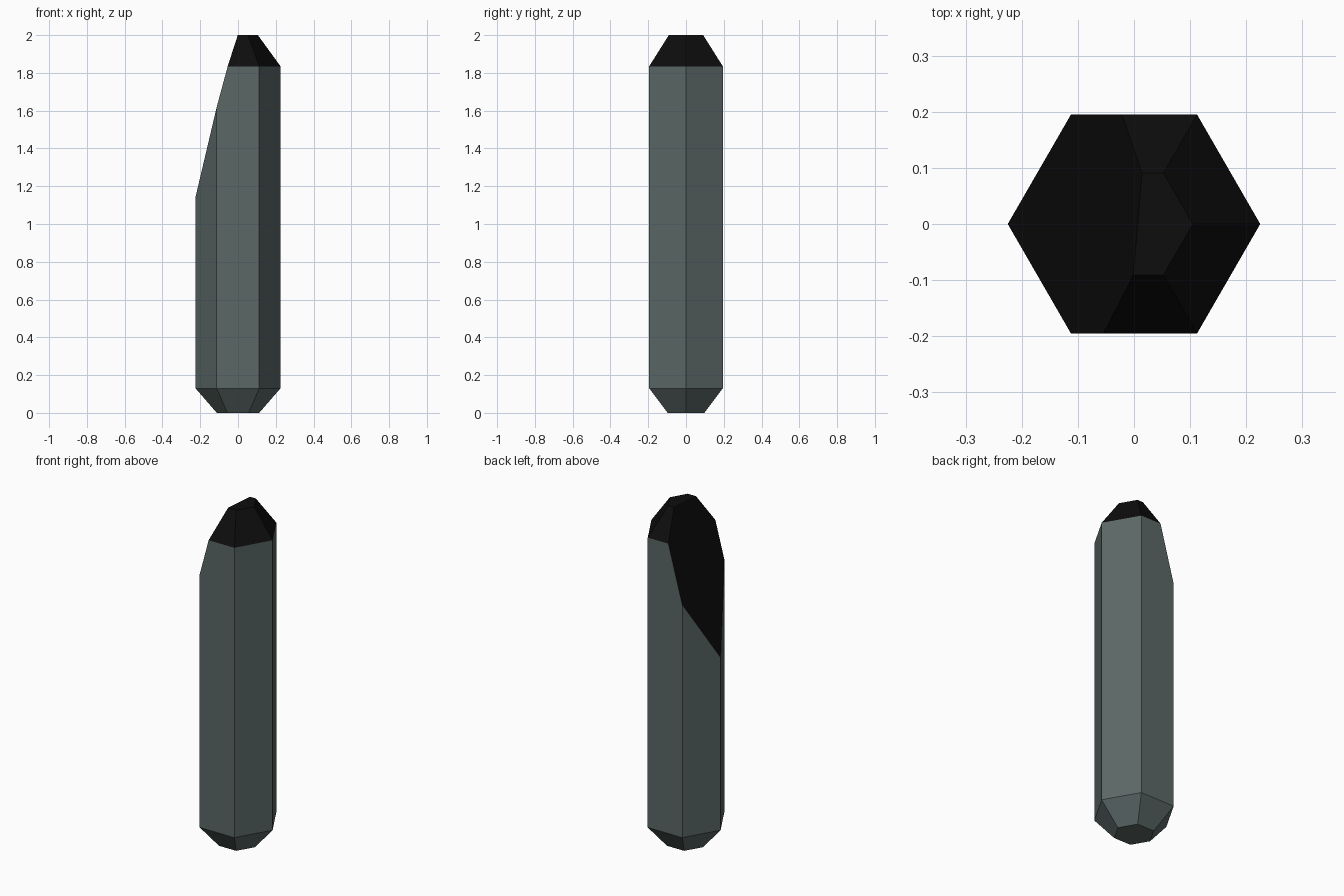
import bpy, bmesh
from math import cos, sin, pi
from mathutils import Vector

cube = bpy.data.objects.get("Cube")
if cube:
    bpy.data.objects.remove(cube, do_unlink=True)

SIDES = 6
TIP_Z = 1.835


def make_material(name, rgb):
    mat = bpy.data.materials.new(name)
    mat.use_nodes = True
    mat.diffuse_color = (*rgb, 1)
    bsdf = next(n for n in mat.node_tree.nodes if n.type == "BSDF_PRINCIPLED")
    bsdf.inputs["Base Color"].default_value = (*rgb, 1)
    bsdf.inputs["Roughness"].default_value = 0.8
    return mat


def ring(bm, radius, z):
    return [bm.verts.new((radius * cos(2 * pi * i / SIDES),
                          radius * sin(2 * pi * i / SIDES), z))
            for i in range(SIDES)]


# Hexagonal shaft, tapered at both ends
bm = bmesh.new()
profile = [(0.112, 0), (0.225, 0.13), (0.225, TIP_Z), (0.105, 2)]
rings = [ring(bm, r, z) for r, z in profile]
for low, high in zip(rings, rings[1:]):
    for i in range(SIDES):
        j = (i + 1) % SIDES
        bm.faces.new((low[i], low[j], high[j], high[i]))
bm.faces.new(list(reversed(rings[0])))
bm.faces.new(rings[-1])

# Long slanted cut down one side
cut_normal = Vector((-1, 0.085, 0.27)).normalized()
cut = bmesh.ops.bisect_plane(
    bm, geom=bm.verts[:] + bm.edges[:] + bm.faces[:],
    plane_co=(-0.038, 0, TIP_Z), plane_no=cut_normal, clear_outer=True)
rim = [e for e in cut["geom_cut"] if isinstance(e, bmesh.types.BMEdge)]
bmesh.ops.contextual_create(bm, geom=rim)
bmesh.ops.recalc_face_normals(bm, faces=bm.faces[:])

# Dark tip and cut surface, grey-green shaft
for f in bm.faces:
    on_cut = f.normal.dot(cut_normal) > 0.99
    f.material_index = int(on_cut or f.calc_center_median().z > TIP_Z)
    f.smooth = False

mesh = bpy.data.meshes.new("hexagonal_shaft")
bm.to_mesh(mesh)
bm.free()
mesh.materials.append(make_material("slate green", (0.105, 0.137, 0.134)))
mesh.materials.append(make_material("near black", (0.004, 0.004, 0.004)))
shaft = bpy.data.objects.new("hexagonal_shaft", mesh)
bpy.context.collection.objects.link(shaft)
